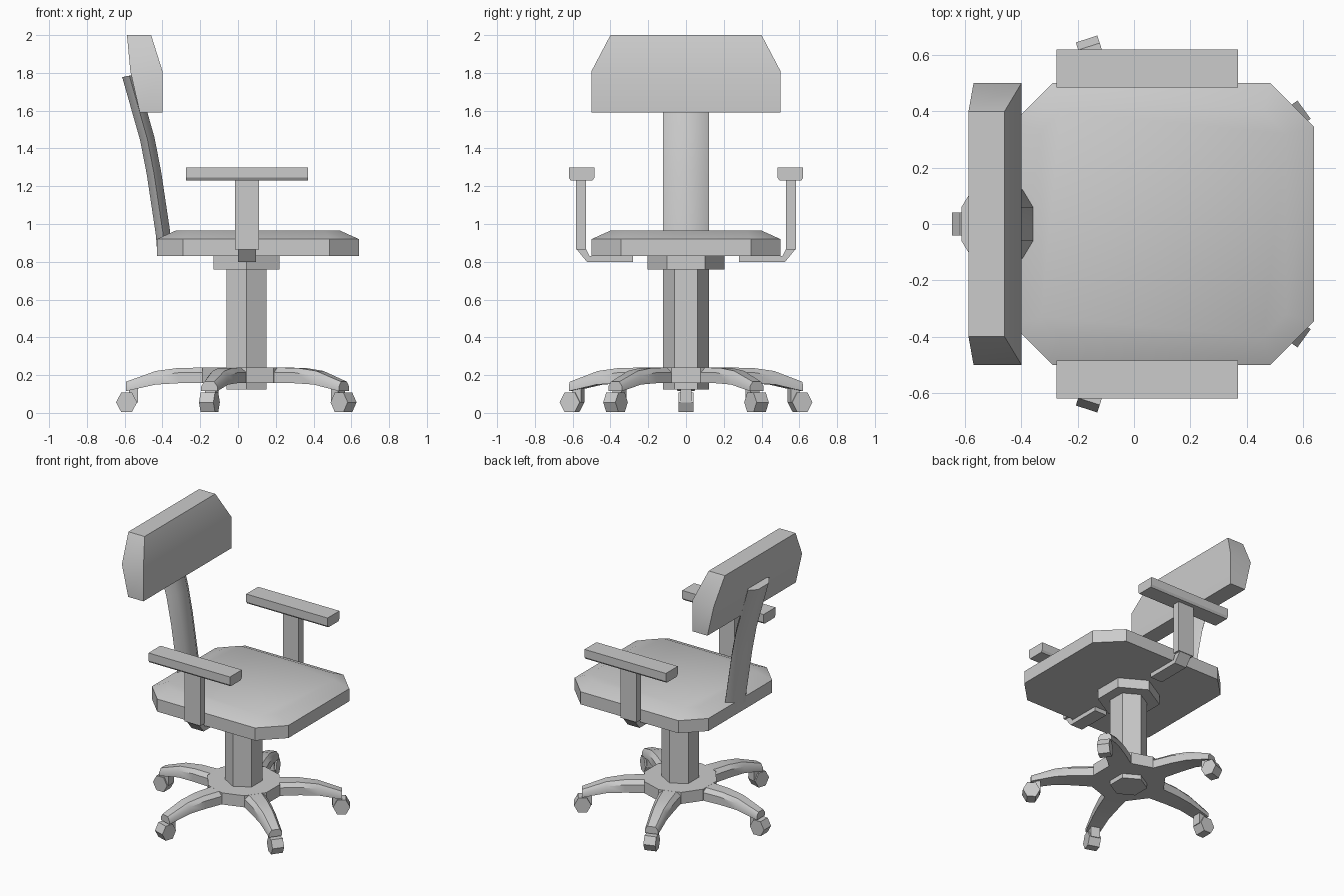
import bpy, bmesh, math
from mathutils import Matrix, Vector

if "Cube" in bpy.data.objects:
    bpy.data.objects.remove(bpy.data.objects["Cube"], do_unlink=True)

grey = bpy.data.materials.new("plain_grey")
grey.use_nodes = True
colour = (0.6, 0.6, 0.6, 1)
grey.diffuse_color = colour
grey.node_tree.nodes["Principled BSDF"].inputs["Base Color"].default_value = colour

AXIS_X = 0.045  # swivel axis


def loft(name, rings, matrix=Matrix(), smooth=40):
    """Skin a list of equal-length rings and cap both ends."""
    bm = bmesh.new()
    loops = [[bm.verts.new(matrix @ Vector(p)) for p in ring] for ring in rings]
    n = len(loops[0])
    for a, b in zip(loops, loops[1:]):
        for i in range(n):
            j = (i + 1) % n
            bm.faces.new((a[i], a[j], b[j], b[i]))
    bm.faces.new(loops[0][::-1])
    bm.faces.new(loops[-1])
    bmesh.ops.recalc_face_normals(bm, faces=bm.faces)
    mesh = bpy.data.meshes.new(name)
    bm.to_mesh(mesh)
    bm.free()
    mesh.materials.append(grey)
    obj = bpy.data.objects.new(name, mesh)
    bpy.context.collection.objects.link(obj)
    bpy.ops.object.select_all(action='DESELECT')
    obj.select_set(True)
    bpy.context.view_layer.objects.active = obj
    bpy.ops.object.shade_smooth_by_angle(angle=math.radians(smooth))
    return obj


def ngon(n, r, z, start=0.0):
    return [(AXIS_X + r * math.cos(start + math.tau * i / n),
             r * math.sin(start + math.tau * i / n), z) for i in range(n)]


def rect(x0, x1, y0, y1, z):
    return [(x0, y0, z), (x1, y0, z), (x1, y1, z), (x0, y1, z)]


def seat_ring(x0, x1, y, back, front, z):
    """Rectangle with cut corners."""
    half = [(x0, y - back), (x0 + back, y), (x1 - front, y), (x1, y - front)]
    return [(a, b, z) for a, b in half] + [(a, -b, z) for a, b in half[::-1]]


# Seat cushion
loft("seat", [seat_ring(-0.43, 0.64, 0.5, 0.14, 0.155, 0.83),
              seat_ring(-0.43, 0.64, 0.5, 0.14, 0.155, 0.92),
              seat_ring(-0.33, 0.54, 0.4, 0.07, 0.08, 0.965)])

# Backrest cushion
loft("backrest", [rect(-0.52, -0.40, -0.5, 0.5, 1.59),
                  rect(-0.57, -0.40, -0.5, 0.5, 1.81),
                  rect(-0.588, -0.46, -0.4, 0.4, 2.0)])

# Curved spine with a flattened hexagonal section
spine = [(-0.39, 0.86), (-0.397, 0.95), (-0.445, 1.27), (-0.48, 1.45), (-0.575, 1.785)]
section = [(-0.038, -0.06), (0, -0.122), (0.038, -0.06),
           (0.038, 0.06), (0, 0.122), (-0.038, 0.06)]
loft("back_spine", [[(x + dx, dy, z + 0.2 * dx) for dx, dy in section] for x, z in spine])

# Column and collar below the seat
SIXTH = math.pi / 6
loft("column", [ngon(6, 0.122, z, SIXTH) for z in (0.125, 0.80)], smooth=20)
loft("seat_collar", [ngon(6, 0.203, z, SIXTH) for z in (0.76, 0.83)], smooth=20)

# Armrests, one each side
for side, label in ((1, "left"), (-1, "right")):
    flip = Matrix.Diagonal((1, side, 1, 1))
    loft(label + "_arm_pad", [rect(-0.275, 0.37, 0.495, 0.61, 1.23),
                              rect(-0.275, 0.37, 0.485, 0.62, 1.245),
                              rect(-0.275, 0.37, 0.485, 0.62, 1.30)], flip, 20)
    loft(label + "_arm_post", [rect(-0.015, 0.11, 0.53, 0.582, z) for z in (0.865, 1.235)], flip)
    bracket = [(0.28, 0.80, 0.28, 0.83), (0.525, 0.80, 0.51, 0.83), (0.582, 0.87, 0.53, 0.87)]
    loft(label + "_arm_bracket", [[(0.0, ya, za), (0.095, ya, za), (0.095, yb, zb), (0.0, yb, zb)]
                                  for ya, za, yb, zb in bracket], flip, 20)

# Star base hub
loft("base_hub", [ngon(10, 0.245, z, math.pi / 10) for z in (0.157, 0.24)], smooth=20)

# Five legs with casters: radius, half width, bottom, top
leg = [(0.2, 0.075, 0.157, 0.24), (0.36, 0.065, 0.157, 0.238),
       (0.48, 0.055, 0.15, 0.222), (0.638, 0.045, 0.115, 0.165)]
for i in range(5):
    turn = (Matrix.Translation((AXIS_X, 0, 0))
            @ Matrix.Rotation(math.pi / 5 + math.tau * i / 5, 4, 'Z'))
    loft(f"base_leg_{i + 1}", [[(r, -w, lo), (r, w, lo), (r, w, hi - 0.025),
                                (r, 0.6 * w, hi), (r, -0.6 * w, hi), (r, -w, hi - 0.025)]
                               for r, w, lo, hi in leg], turn)
    loft(f"caster_stem_{i + 1}", [rect(0.575, 0.622, -0.03, 0.03, z) for z in (0.055, 0.14)], turn)
    wheel = [(0.635 + 0.056 * math.cos(math.tau * k / 6),
              0.056 + 0.06 * math.sin(math.tau * k / 6)) for k in range(6)]
    loft(f"caster_wheel_{i + 1}", [[(r, y, max(z, 0)) for r, z in wheel]
                                   for y in (-0.04, 0.04)], turn, 20)
